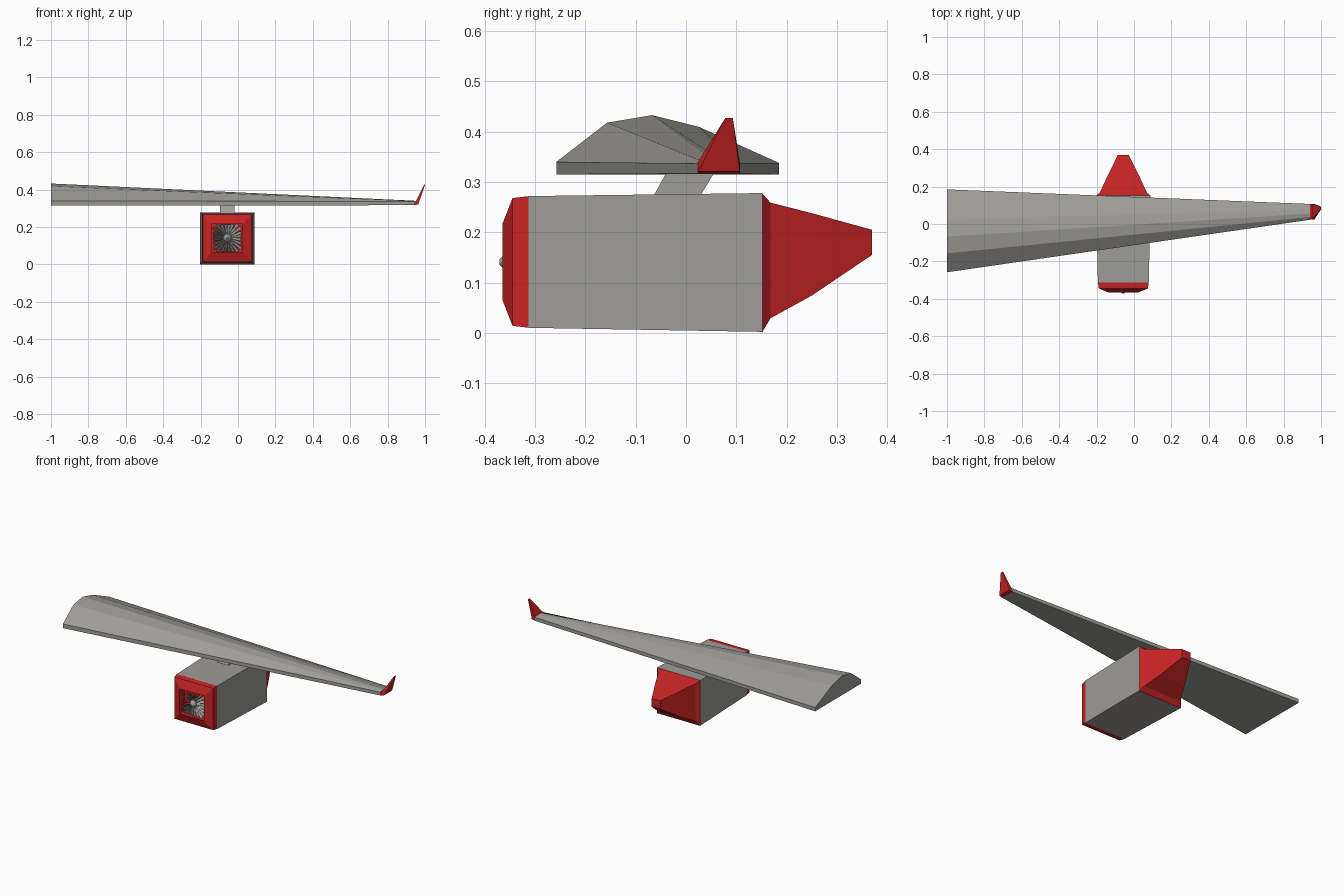
import bpy, bmesh, math

if "Cube" in bpy.data.objects:
    bpy.data.objects.remove(bpy.data.objects["Cube"])


def material(name, col):
    m = bpy.data.materials.new(name)
    m.diffuse_color = (*col, 1)
    m.use_nodes = True
    m.node_tree.nodes["Principled BSDF"].inputs["Base Color"].default_value = m.diffuse_color
    return m


GREY = material("warm grey", (0.34, 0.335, 0.315))
RED = material("engine red", (0.58, 0.017, 0.017))
CX, CZ = -0.057, 0.141  # engine axis


def finish(name, bm, mat):
    bmesh.ops.recalc_face_normals(bm, faces=bm.faces)
    me = bpy.data.meshes.new(name)
    bm.to_mesh(me)
    bm.free()
    me.materials.append(mat)
    ob = bpy.data.objects.new(name, me)
    bpy.context.collection.objects.link(ob)
    return ob


def loft(name, rings, mat):
    """Skin a list of closed rings and cap both ends."""
    bm = bmesh.new()
    rows = [[bm.verts.new(p) for p in r] for r in rings]
    n = len(rows[0])
    for a, b in zip(rows, rows[1:]):
        for i in range(n):
            j = (i + 1) % n
            bm.faces.new((a[i], a[j], b[j], b[i]))
    bm.faces.new(rows[0])
    bm.faces.new(rows[-1])
    return finish(name, bm, mat)


def box_ring(y, hx, z0, z1):
    return [(CX - hx, y, z0), (CX + hx, y, z0), (CX + hx, y, z1), (CX - hx, y, z1)]


# Wing: thick airfoil root tapering to a thin tip
root = [(-0.258, 0.315), (-0.258, 0.34), (-0.157, 0.418), (-0.067, 0.433),
        (0.025, 0.41), (0.185, 0.338), (0.185, 0.315)]
tip = [(0.023, 0.317), (0.023, 0.337), (0.038, 0.339), (0.056, 0.341),
       (0.075, 0.341), (0.107, 0.338), (0.107, 0.317)]
loft("wing", [[(-1, y, z) for y, z in root], [(0.942, y, z) for y, z in tip]], GREY)


# Winglet: turns upwards at the tip
def winglet_ring(y0, y1, outer, inner):
    return [(outer[0], y0, outer[1]), (outer[0], y1, outer[1]),
            (inner[0], y1, inner[1]), (inner[0], y0, inner[1])]


loft("winglet", [winglet_ring(0.023, 0.107, (0.942, 0.317), (0.942, 0.338)),
                 winglet_ring(0.024, 0.107, (0.964, 0.321), (0.952, 0.340)),
                 winglet_ring(0.078, 0.093, (1.0, 0.427), (0.996, 0.427))], RED)

# Pylon: slanted strut between engine and wing
loft("pylon", [[(x, y, z) for x, y in ((-0.095, a), (-0.02, a), (-0.02, b), (-0.095, b))]
               for a, b, z in ((-0.067, 0.026, 0.268), (-0.037, 0.058, 0.322))], GREY)

# Engine casing
loft("engine_casing", [box_ring(-0.313, 0.136, 0.01, 0.272),
                       box_ring(0.152, 0.146, 0.002, 0.278)], GREY)

# Intake lip: bevelled frame running into a square duct
loft("intake_lip", [box_ring(-0.312, 0.136, 0.01, 0.272),
                    box_ring(-0.345, 0.131, 0.014, 0.268),
                    box_ring(-0.365, 0.082, 0.065, 0.217),
                    box_ring(-0.316, 0.082, 0.065, 0.217)], RED)

# Exhaust cone with a short stepped flange
loft("exhaust_cone", [box_ring(0.151, 0.146, 0.0, 0.278),
                      box_ring(0.168, 0.126, 0.029, 0.259),
                      box_ring(0.25, 0.088, 0.074, 0.238),
                      box_ring(0.37, 0.029, 0.155, 0.205)], RED)

# Fan blades: twisted plates trimmed to the square duct
bm = bmesh.new()
COUNT = 24
for k in range(COUNT):
    t = 2 * math.pi * (k + 0.5) / COUNT
    c, s = math.cos(t), math.sin(t)
    r1 = min(0.098, 0.073 / max(abs(c), abs(s)))
    pts = []
    for r, w, side in ((0.012, 0.003, -1), (r1, 0.008, -1), (r1, 0.008, 1), (0.012, 0.003, 1)):
        pts.append((CX + r * c - side * w * s, -0.341 + side * 0.009, CZ + r * s + side * w * c))
    bm.faces.new([bm.verts.new(p) for p in pts])
fan = finish("fan_blades", bm, GREY)
solid = fan.modifiers.new("thickness", 'SOLIDIFY')
solid.thickness = 0.002

# Spinner: rounded nose at the fan centre
loft("spinner", [[(CX + r * math.cos(math.pi * i / 6), y, CZ + r * math.sin(math.pi * i / 6))
                  for i in range(12)]
                 for y, r in ((-0.317, 0.026), (-0.345, 0.024), (-0.362, 0.015), (-0.371, 0.005))], GREY)
